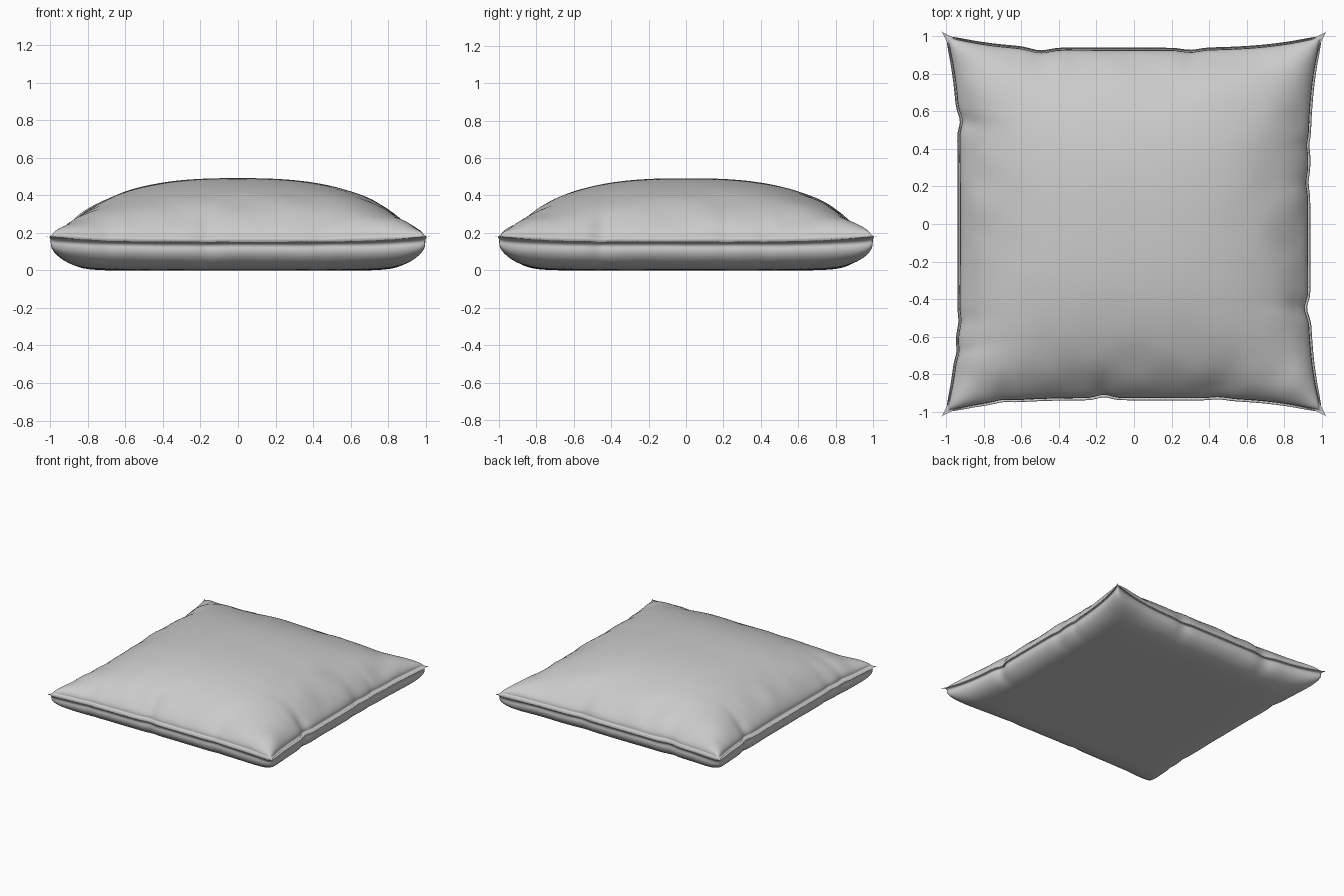
import bpy, bmesh
from math import sin, pi, exp, tanh, copysign
from mathutils import Vector, noise

if "Cube" in bpy.data.objects:
    bpy.data.objects.remove(bpy.data.objects["Cube"])

N = 100         # grid cells per side
LIP = 0.993     # where the cloth meets the thin seam lip

# Puckers along each edge: (position along edge, width, depth)
PUCKERS = {
    "left":  [(0.55, 0.05, 0.020), (-0.52, 0.05, 0.010), (-0.68, 0.04, 0.010)],
    "right": [(0.22, 0.05, 0.010), (-0.45, 0.05, 0.022), (0.42, 0.04, 0.008)],
    "back":  [(-0.50, 0.07, 0.020), (0.30, 0.06, 0.013)],
    "front": [(-0.16, 0.05, 0.018), (0.45, 0.06, 0.008), (-0.70, 0.05, 0.008)],
}


def spread(s):
    """Crowd grid lines toward the edges."""
    return 0.25 * s + 0.75 * sin(s * pi / 2)


def pucker(side, along):
    return sum(d * exp(-((along - p) / w) ** 2) for p, w, d in PUCKERS[side])


def half_width(along):
    """Edges bow inward between the corners."""
    return 0.928 + 0.076 * abs(along) ** 4


def profile(u):
    """Height of the filling across the cushion, 1 in the middle, 0 at the seam."""
    return (1 - min(1, abs(u) / LIP) ** 2.6) ** 0.6


def cloth_point(s, t, top):
    u, v = spread(s), spread(t)
    pu = pucker("right" if u > 0 else "left", v) * abs(u) ** 8
    pv = pucker("back" if v > 0 else "front", u) * abs(v) ** 8

    # Rounded filling, full along the edges and pinched at the corners
    fa, fb = profile(u), profile(v)
    fill = fa * fb / (fa + fb - fa * fb) if fa * fb > 1e-9 else 0
    tuck = tanh(3.5 * fill) / tanh(3.5)

    # Cloth swells outward beside the seam; corner tips are rounded
    swell = 4 * tuck * (1 - tuck) * (0.014 if top else 0.036)
    tip = 0.022 * abs(u * v) ** 40
    x = u * (half_width(v) - pu) + copysign(swell * abs(u) ** 12 - tip, u) * abs(u) ** 2
    y = v * (half_width(u) - pv) + copysign(swell * abs(v) ** 12 - tip, v) * abs(v) ** 2

    seam = 0.160 + 0.022 * (u * v) ** 4
    edge = max(abs(u), abs(v)) ** 4 * min(1, fill * 3)
    wrinkle = edge * 0.022 * noise.noise(Vector((x * 5, y * 5, 2.0 if top else 7.0)))
    if top:
        z = seam + (0.494 - seam) * fill + wrinkle - 0.8 * (pu + pv) * min(1, fill * 3)
    else:
        z = max(0.002, seam * (1 - tuck) + wrinkle * (1 - tuck))
    return Vector((x, y, z))


# Cushion: top and bottom cloth joined at the seam
bm = bmesh.new()
for top in (True, False):
    sheet = bmesh.ops.create_grid(bm, x_segments=N, y_segments=N, size=1)["verts"]
    for vert in sheet:
        vert.co = cloth_point(vert.co.x, vert.co.y, top)
bmesh.ops.remove_doubles(bm, verts=bm.verts, dist=1e-4)
bmesh.ops.recalc_face_normals(bm, faces=bm.faces)
low = min(v.co.z for v in bm.verts)
bmesh.ops.translate(bm, verts=bm.verts, vec=(0, 0, -low))
for face in bm.faces:
    face.smooth = True

mesh = bpy.data.meshes.new("cushion")
bm.to_mesh(mesh)
bm.free()
cushion = bpy.data.objects.new("cushion", mesh)
bpy.context.collection.objects.link(cushion)
